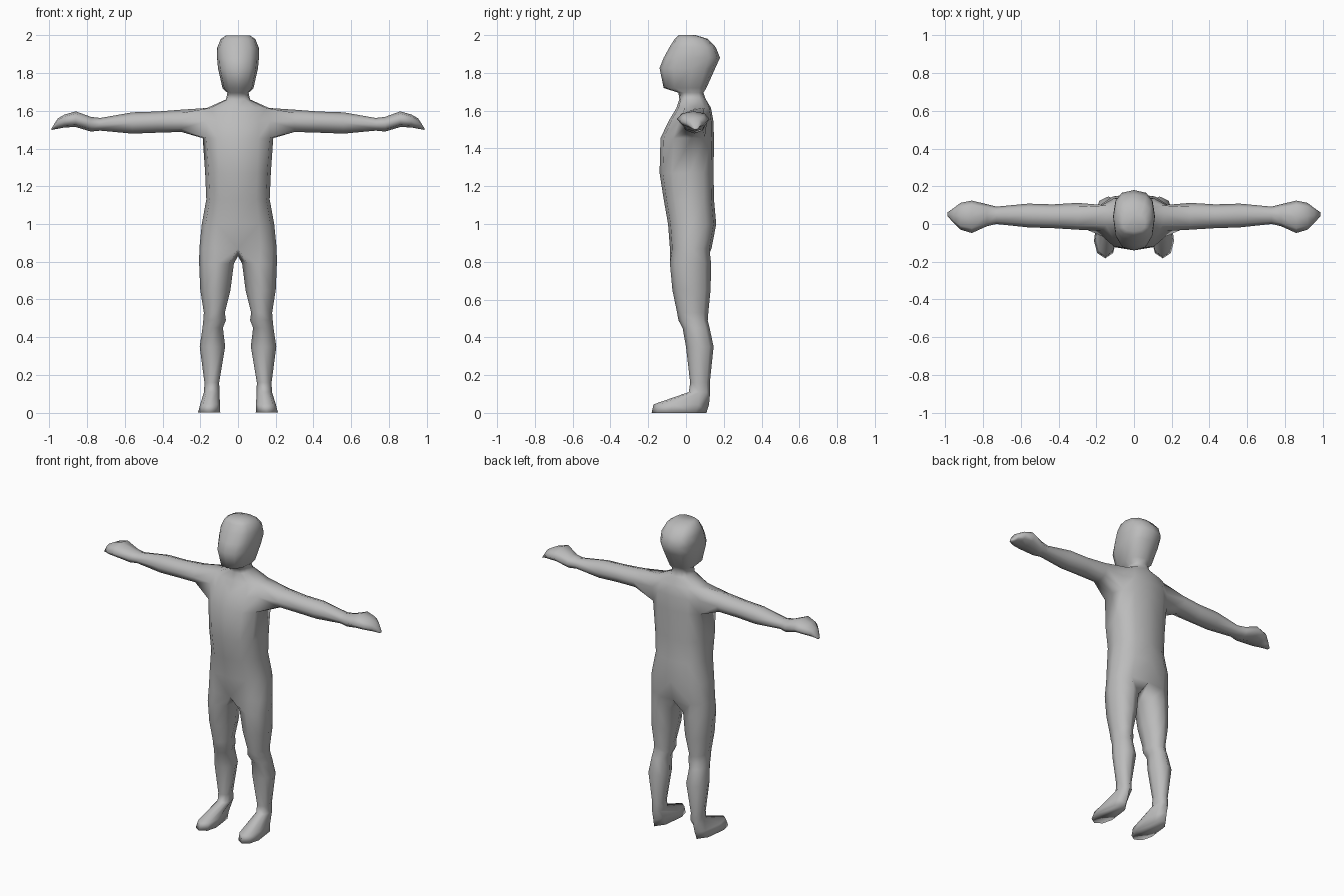
import bpy, bmesh, math

bm = bmesh.new()


def spow(v, e):
    return math.copysign(abs(v) ** e, v)


def bridge(a, b, closed):
    n = len(a)
    return [bm.faces.new((a[i], a[(i + 1) % n], b[(i + 1) % n], b[i]))
            for i in range(n if closed else n - 1)]


# Trunk, neck and head half rings: z, half width, front y, side y, back y
trunk = [
    (0.87, 0.205, -0.085, 0.03, 0.135),
    (1.00, 0.192, -0.095, 0.03, 0.160),
    (1.13, 0.168, -0.118, 0.02, 0.148),
    (1.27, 0.174, -0.140, 0.02, 0.146),
    (1.455, 0.187, -0.135, 0.03, 0.148),
    (1.545, 0.190, -0.092, 0.04, 0.145),
    (1.615, 0.165, -0.050, 0.05, 0.132),
    (1.66, 0.064, -0.035, 0.03, 0.105),
    (1.695, 0.056, -0.040, 0.03, 0.092),
    (1.72, 0.082, -0.118, 0.02, 0.108),
    (1.825, 0.106, -0.140, 0.03, 0.155),
    (1.88, 0.111, -0.118, 0.04, 0.180),
    (1.935, 0.110, -0.088, 0.04, 0.158),
    (1.98, 0.092, -0.060, 0.03, 0.115),
    (2.00, 0.062, -0.040, 0.01, 0.050),
]
rings = []
for z, w, yf, ym, yb in trunk:
    ring = []
    for i in range(7):
        t = math.radians(-90 + 30 * i)
        s = spow(math.sin(t), 0.78)
        x = 0 if i in (0, 6) else w * spow(math.cos(t), 0.78)
        ring.append(bm.verts.new((x, ym + s * (yb - ym if s > 0 else ym - yf), z)))
    rings.append(ring)
for k in range(len(rings) - 1):
    faces = bridge(rings[k], rings[k + 1], False)
    if k in (4, 5):                       # opening for the arm
        for f in faces[2:4]:
            bm.faces.remove(f)
bm.faces.new(rings[-1])

# Leg and foot: z, inner x, outer x, front y, side y, back y
leg = [
    (0.79, 0.022, 0.206, -0.085, 0.02, 0.133),
    (0.65, 0.040, 0.200, -0.072, 0.03, 0.130),
    (0.53, 0.070, 0.181, -0.047, 0.03, 0.118),
    (0.49, 0.064, 0.184, -0.040, 0.04, 0.115),
    (0.45, 0.080, 0.188, -0.018, 0.05, 0.125),
    (0.35, 0.068, 0.203, 0.000, 0.07, 0.146),
    (0.16, 0.100, 0.178, 0.022, 0.07, 0.126),
    (0.11, 0.098, 0.180, 0.015, 0.07, 0.128),
    (0.045, 0.096, 0.200, -0.172, -0.07, 0.122),
    (0.00, 0.094, 0.212, -0.182, -0.09, 0.108),
]
prev = rings[0] + [bm.verts.new((0, 0.03, 0.83))]
for z, x0, x1, yf, ym, yb in leg:
    ring = []
    for i in range(8):
        t = math.radians(45 * (i - 3))
        s = math.sin(t)
        ring.append(bm.verts.new(((x0 + x1) / 2 + math.cos(t) * (x1 - x0) / 2,
                                  ym + s * (yb - ym if s > 0 else ym - yf), z)))
    bridge(prev, ring, True)
    prev = ring
bm.faces.new(prev)

# Arm and hand: x, front y, back y, bottom z, top z
arm = [
    (0.30, -0.030, 0.112, 1.488, 1.606),
    (0.43, -0.022, 0.104, 1.484, 1.596),
    (0.56, -0.018, 0.108, 1.479, 1.592),
    (0.73, 0.000, 0.092, 1.495, 1.562),
    (0.78, -0.012, 0.105, 1.490, 1.568),
    (0.86, -0.048, 0.124, 1.514, 1.597),
    (0.92, -0.030, 0.112, 1.512, 1.580),
    (0.955, 0.005, 0.085, 1.505, 1.560),
    (0.988, 0.040, 0.062, 1.499, 1.508),
]
lo, mid, hi = rings[4:7]
prev = [lo[2], lo[3], lo[4], mid[4], hi[4], hi[3], hi[2], mid[2]]
for x, y0, y1, z0, z1 in arm:
    ring = []
    for i in range(8):
        t = math.radians(225 + 45 * i)
        ring.append(bm.verts.new((x, (y0 + y1) / 2 + math.cos(t) * (y1 - y0) / 2,
                                  (z0 + z1) / 2 + math.sin(t) * (z1 - z0) / 2)))
    bridge(prev, ring, True)
    prev = ring
bm.faces.new(prev)

# Mirror the half body and finish
bmesh.ops.mirror(bm, geom=bm.verts[:] + bm.edges[:] + bm.faces[:],
                 axis='X', merge_dist=0.0005)
bmesh.ops.recalc_face_normals(bm, faces=bm.faces)
mesh = bpy.data.meshes.new("body")
bm.to_mesh(mesh)
bm.free()
body = bpy.data.objects.new("body", mesh)
bpy.context.collection.objects.link(body)

grey = bpy.data.materials.new("plain grey")
grey.diffuse_color = (0.5, 0.5, 0.5, 1)
mesh.materials.append(grey)
for p in mesh.polygons:
    p.use_smooth = True
